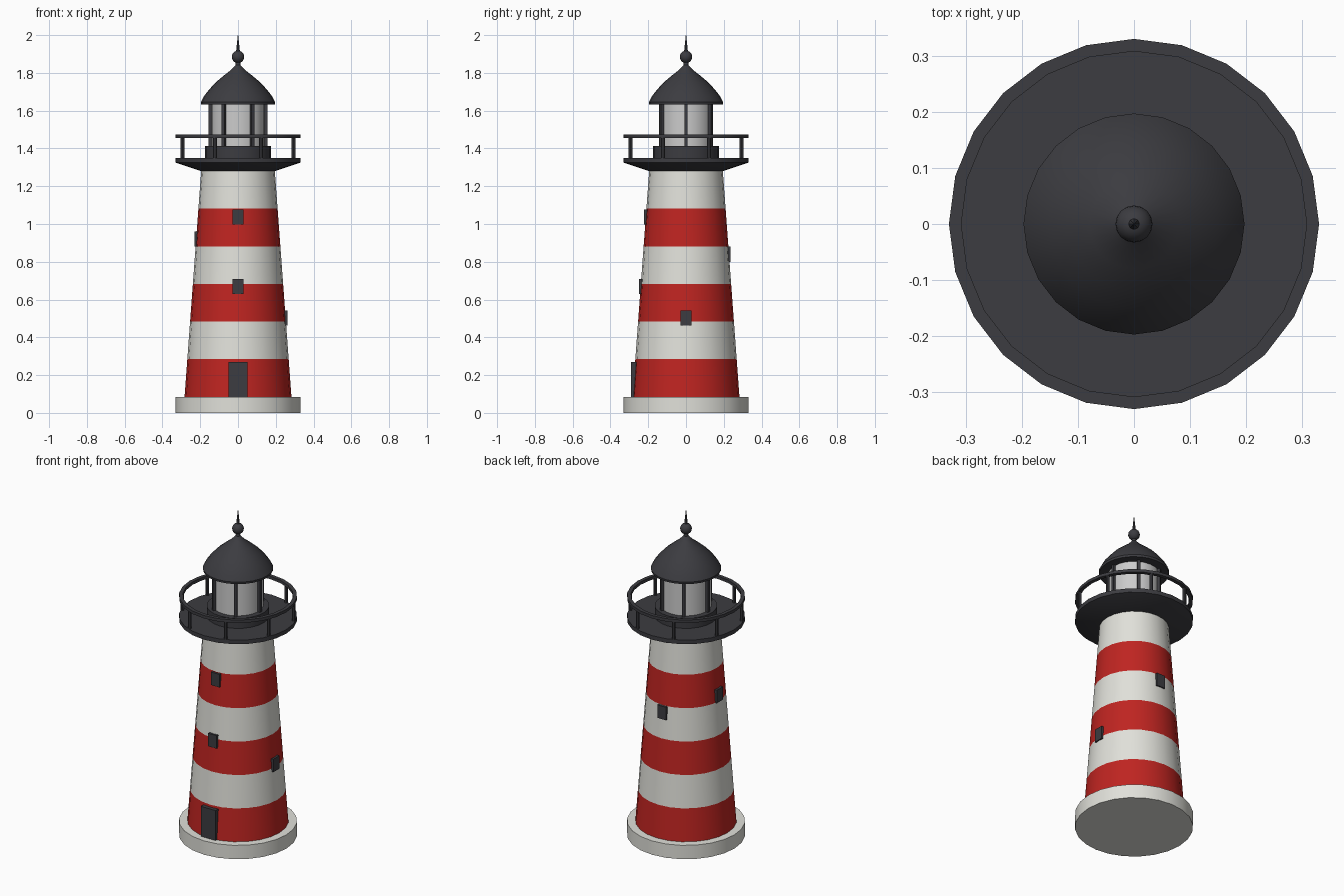
import bpy, bmesh
from math import sin, cos, pi, radians
from mathutils import Matrix

if "Cube" in bpy.data.objects:
    bpy.data.objects.remove(bpy.data.objects["Cube"])

SIDES = 24


def material(name, rgb):
    m = bpy.data.materials.new(name)
    m.diffuse_color = (*rgb, 1)
    m.use_nodes = True
    m.node_tree.nodes["Principled BSDF"].inputs["Base Color"].default_value = m.diffuse_color
    return m


RED = material("red_paint", (0.52, 0.018, 0.015))
WHITE = material("white_paint", (0.75, 0.75, 0.70))
DARK = material("dark_metal", (0.045, 0.045, 0.052))
GLASS = material("pale_glass", (0.72, 0.72, 0.73))


def finish(name, bm, mat, smooth=True):
    bmesh.ops.recalc_face_normals(bm, faces=bm.faces)
    me = bpy.data.meshes.new(name)
    bm.to_mesh(me)
    bm.free()
    me.materials.append(mat)
    ob = bpy.data.objects.new(name, me)
    bpy.context.collection.objects.link(ob)
    if smooth:
        bpy.ops.object.select_all(action='DESELECT')
        ob.select_set(True)
        bpy.context.view_layer.objects.active = ob
        bpy.ops.object.shade_smooth_by_angle(angle=radians(30))
    return ob


def lathe(name, profile, mat, sides=SIDES, closed=False, caps=True):
    """Revolve (radius, z) points around z; closed joins last point to first."""
    bm = bmesh.new()
    rings = [[bm.verts.new((r * cos(2 * pi * i / sides), r * sin(2 * pi * i / sides), z))
              for i in range(sides)] for r, z in profile]
    pairs = list(zip(rings, rings[1:])) + ([(rings[-1], rings[0])] if closed else [])
    for a, b in pairs:
        for i in range(sides):
            j = (i + 1) % sides
            bm.faces.new((a[i], a[j], b[j], b[i]))
    if caps and not closed:
        bm.faces.new(rings[0])
        bm.faces.new(rings[-1])
    return finish(name, bm, mat)


def box(name, size, centre, angle, mat):
    """Box placed at centre in a frame turned by angle about z."""
    bm = bmesh.new()
    bmesh.ops.create_cube(bm, size=1, matrix=Matrix.Rotation(angle, 4, 'Z')
                          @ Matrix.Translation(centre) @ Matrix.Diagonal((*size, 1)))
    return finish(name, bm, mat, smooth=False)


def tower_radius(z):
    return 0.283 + (0.195 - 0.283) * (z - 0.085) / (1.28 - 0.085)


# Foundation and striped tower
lathe("foundation", [(0.33, 0), (0.33, 0.085)], WHITE)
levels = [0.085 + i * (1.28 - 0.085) / 6 for i in range(7)]
for i, (z0, z1) in enumerate(zip(levels, levels[1:])):
    lathe(f"tower_band_{i + 1}", [(tower_radius(z0), z0), (tower_radius(z1), z1)],
          WHITE if i % 2 else RED, caps=False)

# Door and windows (angle 0 faces the front)
box("door", (0.10, 0.05, 0.185), (0, -0.265, 0.1775), 0, DARK)
windows = [(0, 1.037), (0, 0.67), (90, 0.503), (180, 0.84), (270, 0.92)]
for i, (deg, z) in enumerate(windows):
    box(f"window_{i + 1}", (0.058, 0.03, 0.08),
        (0, -(tower_radius(z) + 0.009 - 0.015), z), radians(deg), DARK)

# Gallery deck with flared underside
lathe("gallery_deck", [(0.195, 1.28), (0.33, 1.325), (0.33, 1.35)], DARK)

# Railing
lathe("gallery_rail", [(0.308, 1.456), (0.33, 1.456), (0.33, 1.474), (0.308, 1.474)],
      DARK, closed=True)
for i in range(8):
    a = 2 * pi * (i + 0.5) / 8
    bm = bmesh.new()
    bmesh.ops.create_cone(bm, cap_ends=True, segments=8, radius1=0.01, radius2=0.01, depth=0.115,
                          matrix=Matrix.Translation((0.318 * cos(a), 0.318 * sin(a), 1.4025)))
    finish(f"rail_post_{i + 1}", bm, DARK)

# Lantern room
lathe("lantern_base", [(0.175, 1.35), (0.175, 1.412)], DARK)
lathe("lantern_glass", [(0.142, 1.41), (0.142, 1.634)], GLASS)
for i in range(6):
    box(f"lantern_bar_{i + 1}", (0.02, 0.018, 0.222), (0.147, 0, 1.522), i * pi / 3, DARK)

# Roof, ball and spire
lathe("roof", [(0.195, 1.632), (0.197, 1.645), (0.178, 1.68), (0.15, 1.715), (0.12, 1.748),
               (0.08, 1.782), (0.04, 1.813), (0.013, 1.842), (0.011, 1.87)], DARK)
bm = bmesh.new()
bmesh.ops.create_uvsphere(bm, u_segments=16, v_segments=10, radius=0.033,
                          matrix=Matrix.Translation((0, 0, 1.885)))
finish("finial_ball", bm, DARK)
bm = bmesh.new()
bmesh.ops.create_cone(bm, cap_ends=True, segments=8, radius1=0.011, radius2=0.001, depth=0.095,
                      matrix=Matrix.Translation((0, 0, 1.9525)))
finish("spire", bm, DARK)
